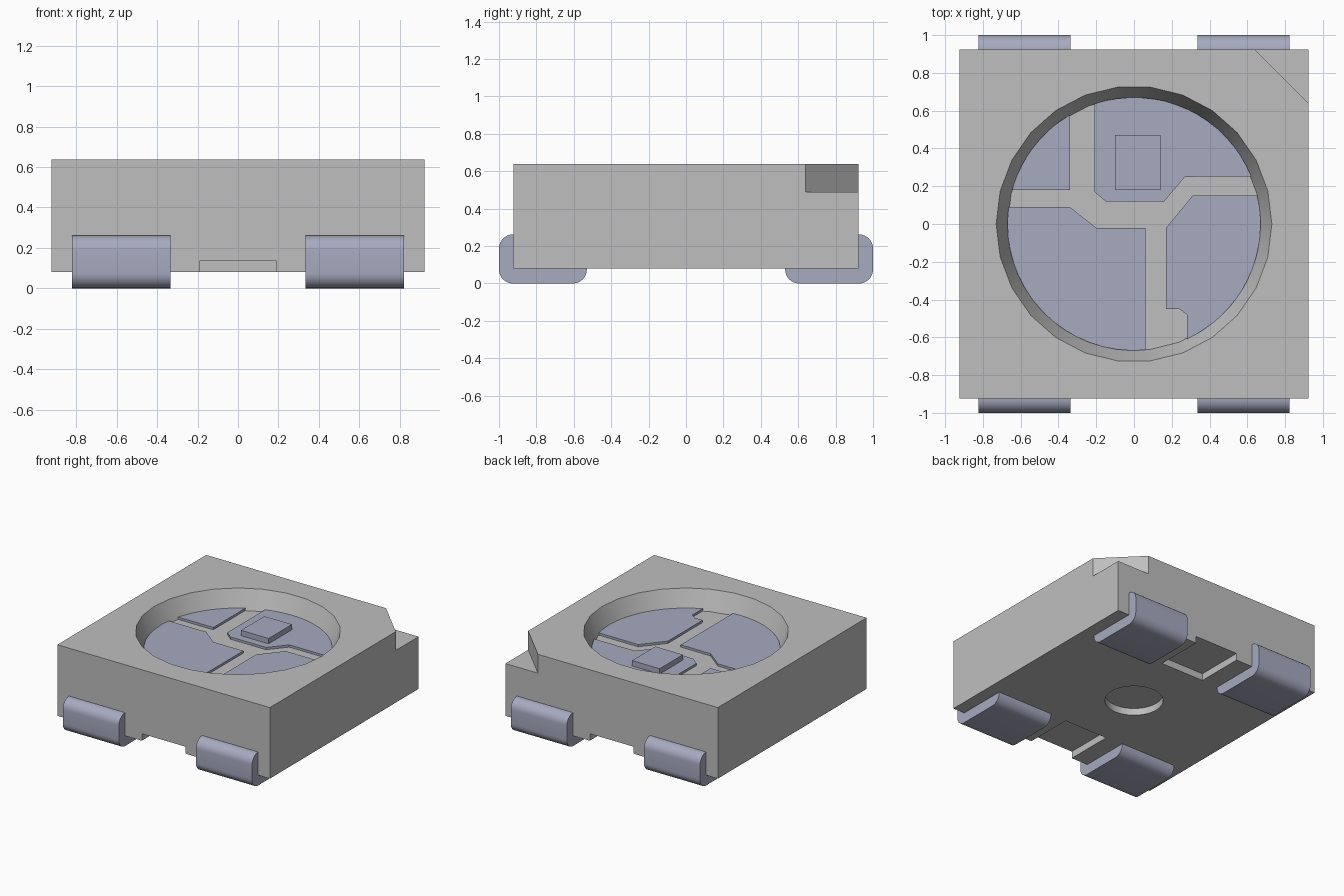
import bpy, bmesh
from math import sin, cos, radians, pi
from mathutils import Matrix

cube = bpy.data.objects.get("Cube")
if cube:
    bpy.data.objects.remove(cube, do_unlink=True)


def material(name, rgb):
    m = bpy.data.materials.new(name)
    m.use_nodes = True
    m.diffuse_color = (*rgb, 1)
    m.node_tree.nodes["Principled BSDF"].inputs["Base Color"].default_value = (*rgb, 1)
    return m


GREY = material("light grey plastic", (0.52, 0.52, 0.52))
METAL = material("bluish metal", (0.385, 0.405, 0.525))


def prism(name, pts, z0, z1, mat, top=None, turn=None):
    """Closed solid lofted from a flat outline; turn maps it to another axis."""
    bm = bmesh.new()
    low = [bm.verts.new((x, y, z0)) for x, y in pts]
    high = [bm.verts.new((x, y, z1)) for x, y in (top or pts)]
    bm.faces.new(low[::-1])
    bm.faces.new(high)
    for i in range(len(low)):
        j = (i + 1) % len(low)
        bm.faces.new((low[i], low[j], high[j], high[i]))
    if turn:
        bm.transform(turn)
    bmesh.ops.recalc_face_normals(bm, faces=bm.faces)
    mesh = bpy.data.meshes.new(name)
    bm.to_mesh(mesh)
    bm.free()
    mesh.materials.append(mat)
    ob = bpy.data.objects.new(name, mesh)
    bpy.context.collection.objects.link(ob)
    return ob


def arc(r, a0, a1, n, cx=0, cy=0):
    steps = [radians(a0 + (a1 - a0) * i / n) for i in range(n + 1)]
    return [(cx + r * cos(a), cy + r * sin(a)) for a in steps]


def circle(r, n):
    return arc(r, 0, 360, n)[:-1]


def rect(x0, x1, y0, y1):
    return [(x0, y0), (x1, y0), (x1, y1), (x0, y1)]


def smooth(ob):
    bpy.ops.object.select_all(action="DESELECT")
    ob.select_set(True)
    bpy.context.view_layer.objects.active = ob
    bpy.ops.object.shade_smooth_by_angle(angle=radians(30))


# Housing with cup, corner mark and underside recesses cut out
H, BASE, TOP, FLOOR = 0.923, 0.08, 0.638, 0.49
body = prism("housing", rect(-H, H, -H, H), BASE, TOP, GREY)
cutters = [
    prism("cup_cutter", circle(0.67, 26), FLOOR, TOP + 0.05, GREY, top=circle(0.75, 26)),
    prism("corner_cutter", [(0.54, 1.023), (1.023, 0.54), (1.1, 1.1)], FLOOR, 0.8, GREY),
    prism("hole_cutter", circle(0.21, 32), -0.1, 0.135, GREY),
    prism("back_recess_cutter", rect(-0.19, 0.19, 0.54, 1.1), -0.1, 0.135, GREY),
    prism("front_recess_cutter", rect(-0.19, 0.19, -1.1, -0.54), -0.1, 0.135, GREY),
]
for c in cutters:
    c.hide_render = True
    mod = body.modifiers.new(c.name, "BOOLEAN")
    mod.operation, mod.solver, mod.object = "DIFFERENCE", "EXACT", c
cut = bpy.data.meshes.new_from_object(body.evaluated_get(bpy.context.evaluated_depsgraph_get()))
body.modifiers.clear()
body.data = cut
for c in cutters:
    bpy.data.objects.remove(c, do_unlink=True)
smooth(body)

# Contact pads on the cup floor: rim arc plus inner outline
PAD_TOP, R = 0.508, 0.67
pads = {
    "back_right_pad": (120.5, 164.5, [(-0.34, 0.18)]),
    "front_right_pad": (172.3, 275.1, [(0.06, -0.02), (-0.2, -0.02), (-0.34, 0.09)]),
    "back_left_pad": (22, 108.3, [(-0.21, 0.17), (-0.15, 0.12), (0.16, 0.12), (0.27, 0.25)]),
    "front_left_pad": (-65.3, 12.9, [(0.31, 0.15), (0.17, -0.02), (0.17, -0.45),
                                     (0.24, -0.45), (0.28, -0.48)]),
}
for name, (a0, a1, inner) in pads.items():
    prism(name, arc(R, a0, a1, 16) + inner, FLOOR - 0.01, PAD_TOP, METAL)

# Small chip on the back left pad
prism("chip", rect(-0.1, 0.14, 0.18, 0.47), PAD_TOP - 0.005, PAD_TOP + 0.042, METAL)

# Four bent leads: rounded L profile in the y-z plane, extruded along x
r = 0.075
profile = (arc(r, 180, 270, 8, 0.53 + r, r) + arc(r, 270, 360, 8, 1 - r, r)
           + arc(r, 0, 90, 8, 1 - r, 0.262 - r) + [(H, 0.262), (H, BASE), (0.53, BASE)])
to_yz = Matrix(((0, 0, 1, 0), (1, 0, 0, 0), (0, 1, 0, 0), (0, 0, 0, 1)))
for end, spin in (("back", 0), ("front", pi)):
    for side, x0, x1 in (("a", 0.335, 0.822), ("b", -0.822, -0.335)):
        smooth(prism(f"{end}_lead_{side}", profile, x0, x1, METAL,
                     turn=Matrix.Rotation(spin, 4, "Z") @ to_yz))
